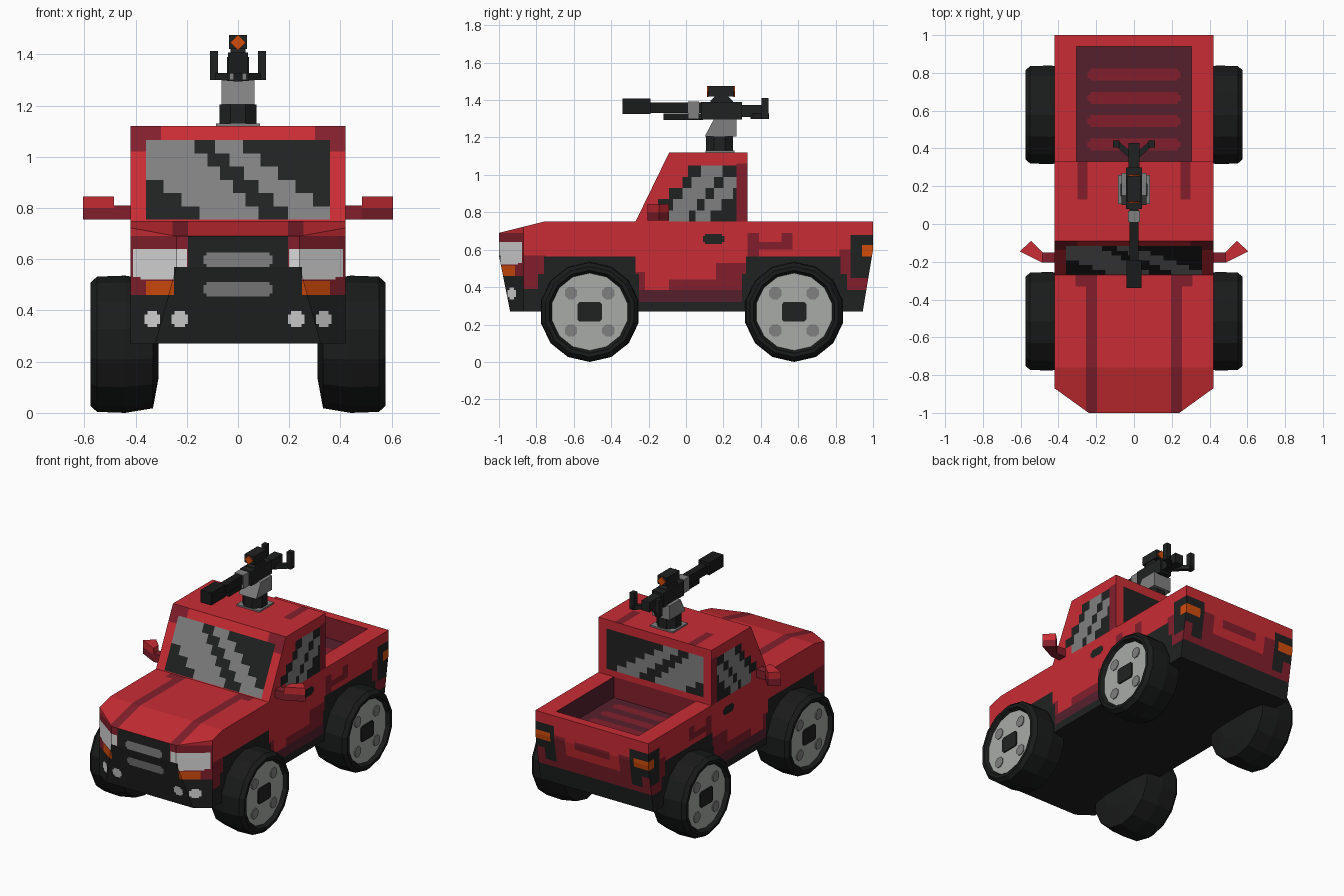
import bpy, bmesh, math
from mathutils import Vector

if "Cube" in bpy.data.objects:
    bpy.data.objects.remove(bpy.data.objects["Cube"])


def lin(c):
    c /= 255
    return c / 12.92 if c <= 0.04045 else ((c + 0.055) / 1.055) ** 2.4


MATS = []
for mname, rgb in [("red", (201, 44, 52)), ("dark red", (130, 31, 44)), ("maroon", (86, 32, 45)),
                   ("black", (32, 33, 33)), ("grey", (128, 128, 128)), ("light grey", (218, 218, 218)),
                   ("orange", (212, 76, 12)), ("rim grey", (168, 171, 168)), ("tyre black", (26, 27, 27))]:
    m = bpy.data.materials.new(mname)
    m.diffuse_color = (*[lin(c) for c in rgb], 1)
    m.use_nodes = True
    m.node_tree.nodes["Principled BSDF"].inputs["Base Color"].default_value = m.diffuse_color
    MATS.append(m)
RED, DRED, MAROON, BLACK, GREY, LIGHT, ORANGE, RIM, TYRE = range(9)


def finish(bm, name, mat=None):
    bmesh.ops.recalc_face_normals(bm, faces=bm.faces)
    me = bpy.data.meshes.new(name)
    bm.to_mesh(me)
    bm.free()
    for m in (MATS if mat is None else [MATS[mat]]):
        me.materials.append(m)
    ob = bpy.data.objects.new(name, me)
    bpy.context.collection.objects.link(ob)
    return ob


def prism_bm(pts, axis, lo, hi):
    """Extrude a 2D outline along an axis; the outline uses the other two axes in order."""
    bm = bmesh.new()
    rings = []
    for w in (lo, hi):
        ring = []
        for p in pts:
            co = list(p)
            co.insert(axis, w)
            ring.append(bm.verts.new(co))
        rings.append(ring)
        bm.faces.new(ring)
    n = len(pts)
    for i in range(n):
        j = (i + 1) % n
        bm.faces.new((rings[0][i], rings[0][j], rings[1][j], rings[1][i]))
    bmesh.ops.recalc_face_normals(bm, faces=bm.faces)
    return bm


def prism(name, pts, axis, lo, hi, mat):
    return finish(prism_bm(pts, axis, lo, hi), name, mat)


def box(name, x0, x1, y0, y1, z0, z1, mat):
    return prism(name, [(x0, y0), (x1, y0), (x1, y1), (x0, y1)], 2, z0, z1, mat)


def ngon(cx, cy, r, n, turn=0.0):
    return [(cx + r * math.cos(turn + math.tau * i / n), cy + r * math.sin(turn + math.tau * i / n))
            for i in range(n)]


# face groups: test on normal and centre, and the two axes painted on
SIDES = {
    "front": (lambda n, c: n.y < -0.5 and c.y < 0, (0, 2)),
    "rear": (lambda n, c: n.y > 0.5 and (c.y > 0.9 or c.z > 0.75), (0, 2)),
    "flank": (lambda n, c: abs(n.x) > 0.7 and abs(c.x) > 0.35, (1, 2)),
    "top": (lambda n, c: n.z > 0.7, (0, 1)),
}


def paint(bm, side, u0, u1, v0, v1, mat):
    """Cut a rectangle into one side of a mesh and colour it."""
    test, axes = SIDES[side]
    lims = list(zip(axes, ((u0, u1), (v0, v1))))

    def inside(f, tol, overlap):
        for a, (lo, hi) in lims:
            mn, mx = min(v.co[a] for v in f.verts), max(v.co[a] for v in f.verts)
            if overlap and (mx < lo + tol or mn > hi - tol):
                return False
            if not overlap and (mn < lo - tol or mx > hi + tol):
                return False
        return True

    def pick(tol, overlap):
        bm.normal_update()
        return [f for f in bm.faces if test(f.normal, f.calc_center_median()) and inside(f, tol, overlap)]

    for a, pair in lims:
        for w in pair:
            fs = pick(1e-4, True)
            geom = list({g for f in fs for g in (f, *f.edges, *f.verts)})
            if geom:
                no = Vector((0, 0, 0))
                no[a] = 1
                bmesh.ops.bisect_plane(bm, geom=geom, dist=1e-5, plane_co=no * w, plane_no=no)
    chosen = pick(1e-3, False)
    for f in chosen:
        f.material_index = mat
    return chosen


def paint_pair(bm, side, u0, u1, v0, v1, mat, fn=paint):
    fn(bm, side, u0, u1, v0, v1, mat)
    fn(bm, side, -u1, -u0, v0, v1, mat)


def paint_round(bm, side, u0, u1, v0, v1, mat, r=.012):
    paint(bm, side, u0 + r, u1 - r, v0, v1, mat)
    paint(bm, side, u0, u1, v0 + r, v1 - r, mat)


# lower body: profile extruded across, nose corners cut off
bm = prism_bm([(-.94, .27), (-1, .57), (-1, .69), (-.76, .75), (1, .75), (1, .6), (.945, .27)], 0, -.42, .42)
for s in (-1, 1):
    cut = bmesh.ops.bisect_plane(bm, geom=bm.verts[:] + bm.edges[:] + bm.faces[:], plane_co=(s * .24, -1, 0),
                                 plane_no=(s * .13, -.18, 0), clear_outer=True)
    bmesh.ops.contextual_create(bm, geom=[e for e in cut["geom_cut"] if isinstance(e, bmesh.types.BMEdge)])
bmesh.ops.recalc_face_normals(bm, faces=bm.faces)

# load bed pushed down into the body
bed = paint(bm, "top", -.305, .305, .33, .94, MAROON)
ext = bmesh.ops.extrude_face_region(bm, geom=bed)
bmesh.ops.delete(bm, geom=bed, context="FACES_ONLY")
bmesh.ops.translate(bm, vec=(0, 0, -.14), verts=[g for g in ext["geom"] if isinstance(g, bmesh.types.BMVert)])
bmesh.ops.recalc_face_normals(bm, faces=bm.faces)
for f in bm.faces:
    c = f.calc_center_median()
    if abs(c.x) < .31 and .32 < c.y < .945 and .62 < c.z < .74:
        f.material_index = DRED if abs(f.normal.y) > .5 else MAROON
    elif f.normal.z < -.9:
        f.material_index = BLACK
for i in range(4):
    paint_round(bm, "top", -.245, .245, .39 + .123 * i, .453 + .123 * i, DRED, .015)

# bonnet stripes
paint_pair(bm, "top", .195, .255, -1, -.27, DRED)
paint_pair(bm, "top", .255, .31, -.33, -.27, DRED)

# flanks: sills, arches and lamps
for r in [(-.87, 1, .27, .48, DRED), (-.87, -.75, .38, .57, DRED), (-.22, -.09, .385, .48, RED),
          (-.09, .16, .44, .48, RED), (.16, .33, .44, .53, DRED), (.33, .39, .55, .69, DRED),
          (.33, .57, .6, .64, DRED), (.51, .57, .64, .69, DRED), (.82, 1, .39, .6, DRED),
          (-.27, .33, .32, .385, MAROON), (-1, 1, .27, .32, BLACK),
          (-.79, -.25, .27, .47, BLACK), (-.76, -.27, .47, .565, BLACK),
          (.3, .86, .27, .47, BLACK), (.32, .825, .47, .565, BLACK),
          (-1, -.79, .27, .39, BLACK), (.83, 1, .27, .385, BLACK),
          (.88, 1, .45, .68, BLACK), (.94, 1, .565, .625, ORANGE)]:
    paint(bm, "flank", *r)
paint_round(bm, "flank", .09, .205, .63, .685, BLACK)

# nose: grille, headlights, indicators and fog lamps
paint(bm, "front", -.42, .42, .46, .69, DRED)
paint(bm, "front", -.42, .42, .27, .46, BLACK)
paint(bm, "front", -.25, .25, .46, .57, BLACK)
paint(bm, "front", -.195, .195, .57, .69, BLACK)
for z in (.455, .57):
    paint_round(bm, "front", -.135, .135, z, z + .057, GREY)
for r in [(.25, .38, .52, .64, LIGHT), (.38, .41, .53, .64, LIGHT), (.2, .25, .57, .64, LIGHT),
          (.25, .36, .46, .515, ORANGE)]:
    paint_pair(bm, "front", *r)
for x0, x1 in ((.305, .365), (.195, .26)):
    paint_pair(bm, "front", x0, x1, .335, .397, LIGHT, paint_round)

# tailgate: bumper, lamps and handle
paint(bm, "rear", -.42, .42, .39, .5, DRED)
paint_pair(bm, "rear", .2, .42, .5, .62, DRED)
paint(bm, "rear", -.42, .42, .27, .39, BLACK)
paint(bm, "rear", -.13, .13, .56, .615, DRED)
paint_pair(bm, "rear", .28, .42, .51, .68, BLACK)
paint_pair(bm, "rear", .28, .36, .43, .51, BLACK)
paint_pair(bm, "rear", .31, .42, .565, .625, ORANGE)
finish(bm, "body")

# cab with glazed front, rear and sides
bm = prism_bm([(-.27, .75), (-.09, 1.12), (.33, 1.12), (.33, .75)], 0, -.42, .42)
paint_pair(bm, "front", .3, .42, 1.02, 1.12, DRED)
paint_pair(bm, "top", .245, .3, .13, .33, DRED)
for side, z0, z1, d in (("front", .755, 1.065, 0), ("rear", .79, 1.06, -.08)):
    paint(bm, side, -.36, .36, z0, z1, BLACK)
    h = (z1 - z0) / 6
    for i in range(6):
        b = z1 - h * (i + 1)
        paint(bm, side, max(-.36, -.36 + .07 * (i - 2) + d), -.17 + .05 * i + d, b, b + h, GREY)
        paint(bm, side, -.09 + .057 * i + d, min(.36, .02 + .068 * i) + d, b, b + h, GREY)
paint(bm, "flank", .27, .33, .75, 1.06, DRED)
for i, start in enumerate((.01, -.02, -.09, -.15, -.09)):
    b = .99 - .06 * i
    paint(bm, "flank", start, .27, b, b + .06, BLACK)
    paint(bm, "flank", max(start, .08 - .05 * i), .195 - .045 * i, b, b + .06, GREY)
    if i:
        paint(bm, "flank", .25 - .05 * i, min(.27, .37 - .06 * i), b, b + .06, GREY)
finish(bm, "cab")

# door mirrors
for s, tag in ((-1, "left"), (1, "right")):
    head = [(s * .485, -.205), (s * .605, -.145), (s * .545, -.09), (s * .485, -.15)]
    box(tag + "_mirror_arm", *sorted((s * .41, s * .485)), -.205, -.15, .755, .81, DRED)
    prism(tag + "_mirror_base", head, 2, .755, .8, DRED)
    prism(tag + "_mirror_head", head, 2, .8, .845, RED)

# wheels: lathed tyre and rim with hub, spokes and bolts
PROFILE = [(.31, .13), (.332, .25), (.44, .268), (.55, .264), (.575, .242), (.575, .222), (.552, .207)]
N = 14
for s, side in ((-1, "left"), (1, "right")):
    for cy, end in ((-.515, "front"), (.578, "rear")):
        bm = bmesh.new()
        rings = [[bm.verts.new((s * x, p[0], p[1])) for p in ngon(cy, .268, r, N, -math.pi / 2)]
                 for x, r in PROFILE]
        for a, b in zip(rings, rings[1:]):
            for i in range(N):
                j = (i + 1) % N
                bm.faces.new((a[i], a[j], b[j], b[i])).material_index = TYRE
        bm.faces.new(rings[0]).material_index = TYRE
        bm.faces.new(rings[-1]).material_index = RIM
        tag = end + "_" + side
        finish(bm, tag + "_wheel")
        x0, x1 = s * .551, s * .558
        hub = [(.066, .04), (.055, .052), (-.055, .052), (-.066, .04),
               (-.066, -.04), (-.055, -.052), (.055, -.052), (.066, -.04)]
        prism(tag + "_hub", [(cy + u, .268 + v) for u, v in hub], 0, x0, s * .56, BLACK)
        for k in range(4):
            dy, dz = (.1 if k % 2 else -.1), (.1 if k < 2 else -.1)
            prism(tag + "_bolt", ngon(cy + dy, .268 + dz, .036, 8, math.pi / 8), 0, x0, x1, GREY)

# roof gun mount
box("mount_plate", -.085, .085, .105, .26, 1.115, 1.13, GREY)
prism("mount_base", ngon(0, .18, .078, 8, math.pi / 8), 2, 1.13, 1.205, BLACK)
prism("mount_neck", [(.1, 1.205), (.27, 1.205), (.27, 1.3), (.15, 1.3)], 0, -.065, .065, GREY)

# gun body, barrel and sight
box("receiver", -.042, .042, .08, .3, 1.295, 1.39, BLACK)
prism("receiver_dome", ngon(.19, 1.37, .065, 8, math.pi / 8), 0, -.03, .03, BLACK)
box("sight", -.035, .035, .12, .255, 1.42, 1.475, BLACK)
for y in (.112, .255):
    prism("sight_marker", ngon(0, 1.446, .03, 4), 1, y, y + .008, ORANGE)
box("barrel_ring", -.033, .033, .01, .07, 1.3, 1.392, GREY)
box("barrel", -.025, .025, -.2, .09, 1.33, 1.388, TYRE)
box("muzzle", -.04, .04, -.34, -.19, 1.325, 1.408, TYRE)
box("lower_tube", -.018, .018, -.12, .09, 1.293, 1.328, TYRE)
box("gun_tail", -.03, .03, .3, .43, 1.31, 1.375, BLACK)

# twin rear grips
for s, tag in ((-1, "left"), (1, "right")):
    prism(tag + "_grip_arm", [(s * .02, .345), (s * .11, .425), (s * .09, .445), (s * .02, .385)],
          2, 1.3, 1.328, BLACK)
    box(tag + "_grip", *sorted((s * .078, s * .11)), .405, .442, 1.3, 1.412, BLACK)
